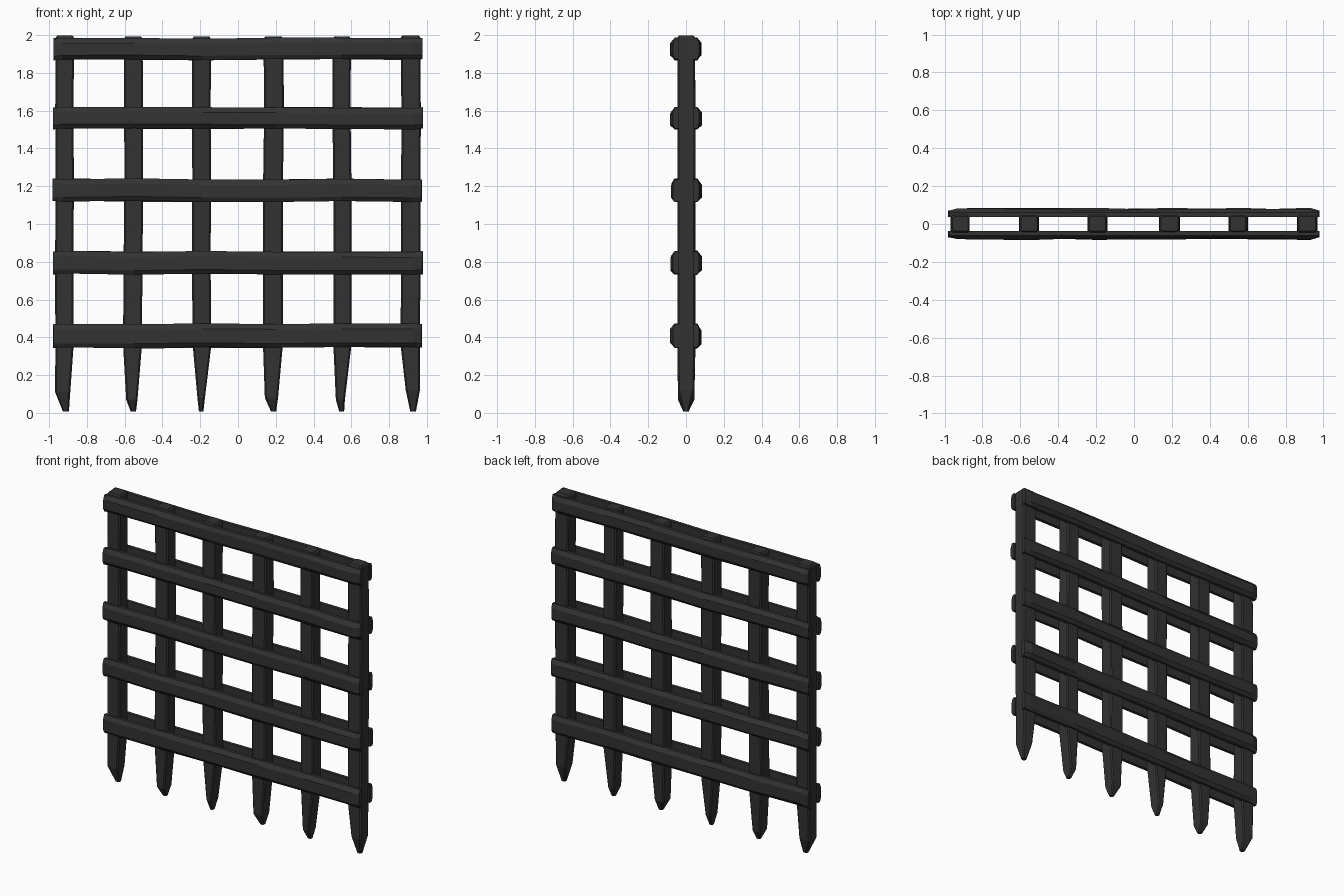
import bpy, bmesh, random

if "Cube" in bpy.data.objects:
    bpy.data.objects.remove(bpy.data.objects["Cube"])

random.seed(4)
iron = bpy.data.materials.new("dark charcoal")
iron.diffuse_color = (0.032, 0.032, 0.033, 1)
iron.use_nodes = True
iron.node_tree.nodes["Principled BSDF"].inputs["Base Color"].default_value = iron.diffuse_color


def loft(name, rings):
    """Skin a list of equal-length vertex rings and cap both ends."""
    bm = bmesh.new()
    vs = [[bm.verts.new(p) for p in r] for r in rings]
    n = len(rings[0])
    for a, b in zip(vs, vs[1:]):
        for i in range(n):
            j = (i + 1) % n
            bm.faces.new((a[i], a[j], b[j], b[i]))
    bm.faces.new(vs[0])
    bm.faces.new(vs[-1])
    bmesh.ops.recalc_face_normals(bm, faces=bm.faces)
    me = bpy.data.meshes.new(name)
    bm.to_mesh(me)
    bm.free()
    me.materials.append(iron)
    ob = bpy.data.objects.new(name, me)
    bpy.context.collection.objects.link(ob)


def post_ring(x0, x1, y0, y1, z, c=0.008):
    """Rectangle with small chamfered corners."""
    c = min(c, (x1 - x0) / 4, (y1 - y0) / 4)
    return [(x0 + c, y0, z), (x1 - c, y0, z), (x1, y0 + c, z), (x1, y1 - c, z),
            (x1 - c, y1, z), (x0 + c, y1, z), (x0, y1 - c, z), (x0, y0 + c, z)]


# Posts: left/right at the shaft, left/right near the point, point height, tip left/right
posts = [
    (-0.965, -0.868, -0.968, -0.888, 0.09, -0.927, -0.895),
    (-0.605, -0.505, -0.592, -0.532, 0.05, -0.568, -0.540),
    (-0.242, -0.143, -0.215, -0.175, 0.06, -0.207, -0.183),
    (0.135, 0.240, 0.142, 0.212, 0.06, 0.175, 0.202),
    (0.502, 0.598, 0.518, 0.566, 0.05, 0.536, 0.562),
    (0.862, 0.965, 0.888, 0.963, 0.10, 0.912, 0.942),
]
for k, (l, r, pl, pr, pz, tl, tr) in enumerate(posts):
    rings = [post_ring(tl, tr, -0.014, 0.014, 0.007),
             post_ring(pl, pr, -0.043, 0.044, pz + 0.02)]
    for z in (0.36, 0.8, 1.2, 1.6):
        d = random.uniform(-0.004, 0.004)
        rings.append(post_ring(l + d, r + d, -0.045, 0.047 + abs(d), z))
    top = 1.998 if k in (0, 5) else 1.992
    rings += [post_ring(l, r, -0.045, 0.047, top - 0.012),
              post_ring(l + 0.008, r - 0.008, -0.038, 0.040, top)]
    loft("spiked_post", rings)

# Slats: paired front and back boards with bevelled outer faces, slightly uneven
for z0, z1 in [(0.345, 0.470), (0.735, 0.855), (1.120, 1.238),
               (1.503, 1.615), (1.870, 1.983)]:
    for side, name in ((-1, "front_slat"), (1, "back_slat")):
        rings = []
        ends = (-0.982 + random.uniform(0, 0.006), 0.976 + random.uniform(-0.006, 0.004))
        for x in (ends[0], -0.93, -0.55, -0.19, 0.2, 0.55, 0.93, ends[1]):
            dz = random.uniform(-0.004, 0.004)
            out = 0.077 + random.uniform(-0.005, 0.009)
            if x in ends:
                out = 0.070
            a, b = z0 + dz, z1 + dz
            rings.append([(x, side * y, z) for y, z in
                          ((0.038, a), (0.060, a), (out, a + 0.022),
                           (out, b - 0.028), (0.060, b), (0.038, b))])
        loft(name, rings)
